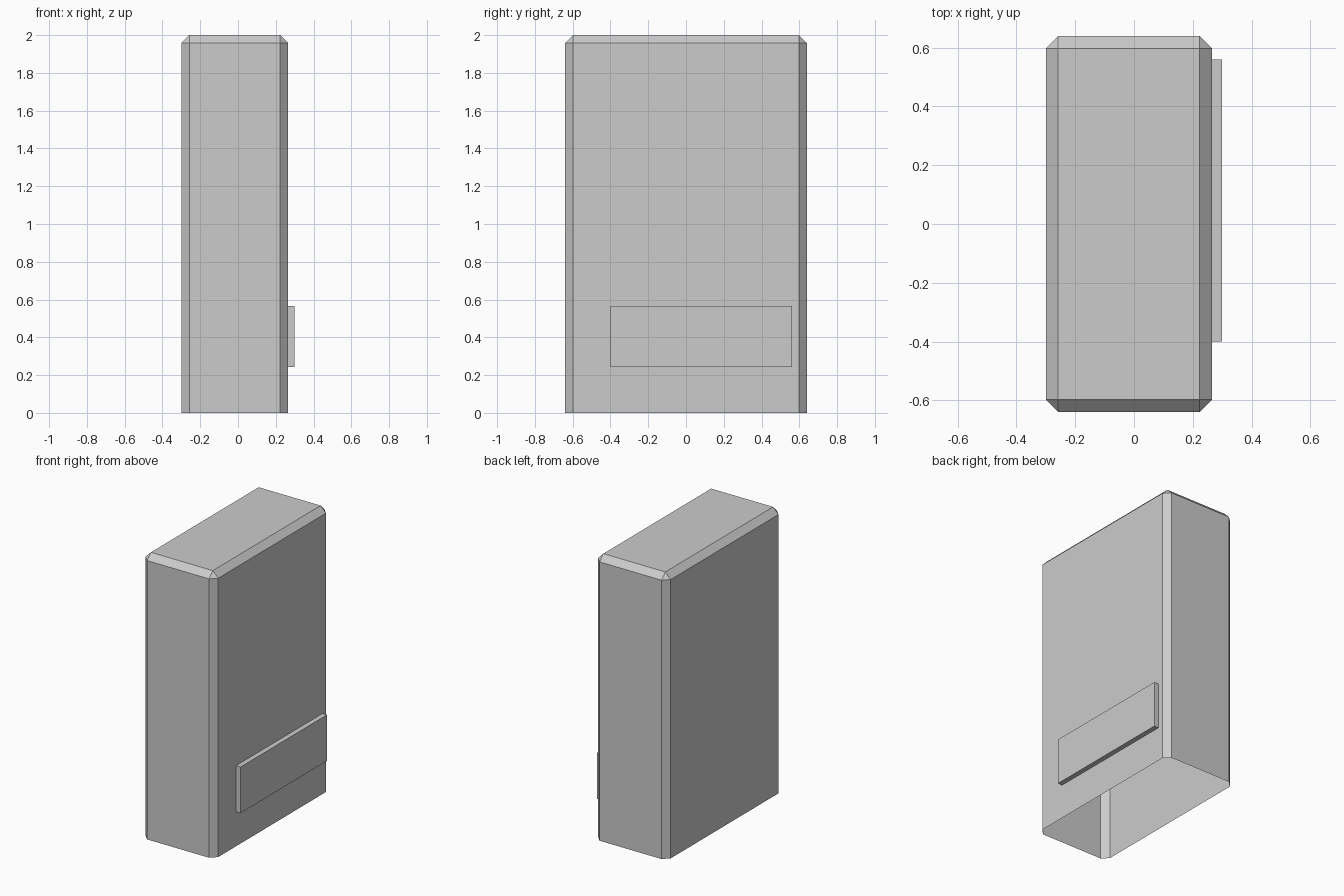
import bpy, bmesh
from mathutils import Vector

if "Cube" in bpy.data.objects:
    bpy.data.objects.remove(bpy.data.objects["Cube"])


def box(name, lo, hi, bevel=0.0, open_bottom=False):
    lo, hi = Vector(lo), Vector(hi)
    bm = bmesh.new()
    bmesh.ops.create_cube(bm, size=1)
    for v in bm.verts:
        v.co = Vector(lo[i] if v.co[i] < 0 else hi[i] for i in range(3))
    bm.normal_update()
    if bevel:
        edges = [e for e in bm.edges if max(v.co.z for v in e.verts) > lo.z + 1e-5]
        bmesh.ops.bevel(bm, geom=edges, offset=bevel, segments=1,
                        affect='EDGES', clamp_overlap=True)
    if open_bottom:
        bm.normal_update()
        base = [f for f in bm.faces if all(abs(v.co.z - lo.z) < 1e-5 for v in f.verts)]
        bmesh.ops.delete(bm, geom=base, context='FACES')
    mesh = bpy.data.meshes.new(name)
    bm.to_mesh(mesh)
    bm.free()
    obj = bpy.data.objects.new(name, mesh)
    bpy.context.collection.objects.link(obj)
    return obj


# Chamfered hollow shell, open underneath
box("cabinet_shell", (-0.30, -0.64, 0), (0.265, 0.64, 2.0), 0.042, True)

# Raised plate low on the right side
box("side_plate", (0.265, -0.40, 0.242), (0.30, 0.56, 0.566))
